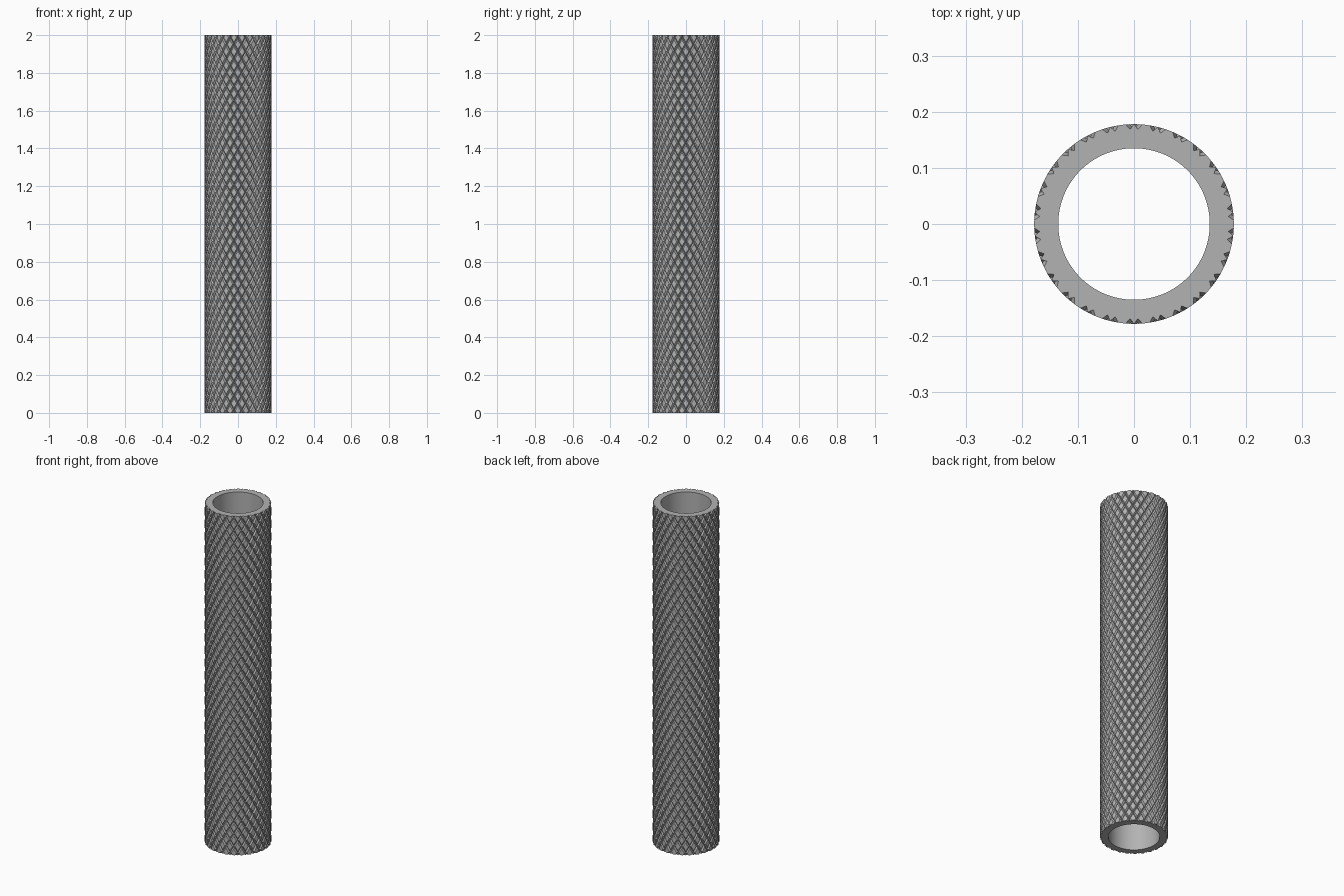
import bpy, bmesh
from math import pi, cos, sin
from mathutils import Vector

cube = bpy.data.objects.get("Cube")
if cube:
    bpy.data.objects.remove(cube, do_unlink=True)

LENGTH = 2.0
R_OUT, R_GROOVE, R_IN = 0.178, 0.169, 0.135
COUNT = 26                                # diamonds around the tube
STEP = 2 * pi / COUNT                     # angle per diamond
HEIGHT = R_OUT * STEP * 3 ** 0.5          # diamond height for a 30 degree helix
PAD = 0.66                                # flat share of each diamond
BORE_SIDES = 128

steel = bpy.data.materials.new("grey steel")
steel.use_nodes = True
grey = (0.45, 0.45, 0.45, 1)
steel.diffuse_color = grey
steel.node_tree.nodes["Principled BSDF"].inputs["Base Color"].default_value = grey


def on_tube(r, angle, z):
    return Vector((r * cos(angle), r * sin(angle), z))


def diamond(bm, angle, z):
    """One raised diamond: a flat pad with four slopes running into the grooves."""
    corners = [(1, 0), (0, 1), (-1, 0), (0, -1)]
    low = [bm.verts.new(on_tube(R_GROOVE, angle + a * STEP / 2, z + h * HEIGHT / 2))
           for a, h in corners]
    top = [bm.verts.new(on_tube(R_OUT, angle + a * PAD * STEP / 2, z + h * PAD * HEIGHT / 2))
           for a, h in corners]
    bm.faces.new((top[0], top[1], top[3]))
    bm.faces.new((top[1], top[2], top[3]))
    for i in range(4):
        j = (i + 1) % 4
        bm.faces.new((low[i], low[j], top[j], top[i]))


bm = bmesh.new()

# Knurled outer skin, longer than needed at both ends
z_start = LENGTH + HEIGHT * 0.325
rows = int(2 * (LENGTH + HEIGHT) / HEIGHT) + 3
for row in range(rows):
    for k in range(COUNT):
        diamond(bm, pi / 2 + (k + row % 2 / 2) * STEP, z_start - row * HEIGHT / 2)
bmesh.ops.remove_doubles(bm, verts=bm.verts, dist=1e-5)

# Trim the skin square at both ends
for z, side in ((0, -1), (LENGTH, 1)):
    bmesh.ops.bisect_plane(bm, geom=bm.verts[:] + bm.edges[:] + bm.faces[:], dist=1e-6,
                           plane_co=(0, 0, z), plane_no=(0, 0, side), clear_outer=True)

# Smooth bore
rings = [[bm.verts.new(on_tube(R_IN, 2 * pi * i / BORE_SIDES, z)) for i in range(BORE_SIDES)]
         for z in (0, LENGTH)]
for i in range(BORE_SIDES):
    j = (i + 1) % BORE_SIDES
    face = bm.faces.new((rings[0][j], rings[0][i], rings[1][i], rings[1][j]))
    face.smooth = True

# Flat end faces between the bore and the knurling
for z, side in ((0, -1), (LENGTH, 1)):
    rim = [e for e in bm.edges if e.is_boundary and all(abs(v.co.z - z) < 1e-4 for v in e.verts)]
    ends = bmesh.ops.triangle_fill(bm, edges=rim, use_beauty=True, normal=(0, 0, side))
    for face in ends["geom"]:
        if isinstance(face, bmesh.types.BMFace):
            face.normal_update()
            if face.normal.z * side < 0:
                face.normal_flip()

# Keep the bore's rim crisp
for edge in bm.edges:
    if len(edge.link_faces) == 2 and edge.calc_face_angle(0) > 0.5:
        edge.smooth = False

mesh = bpy.data.meshes.new("knurled_tube")
bm.to_mesh(mesh)
bm.free()
mesh.materials.append(steel)
tube = bpy.data.objects.new("knurled_tube", mesh)
bpy.context.collection.objects.link(tube)
